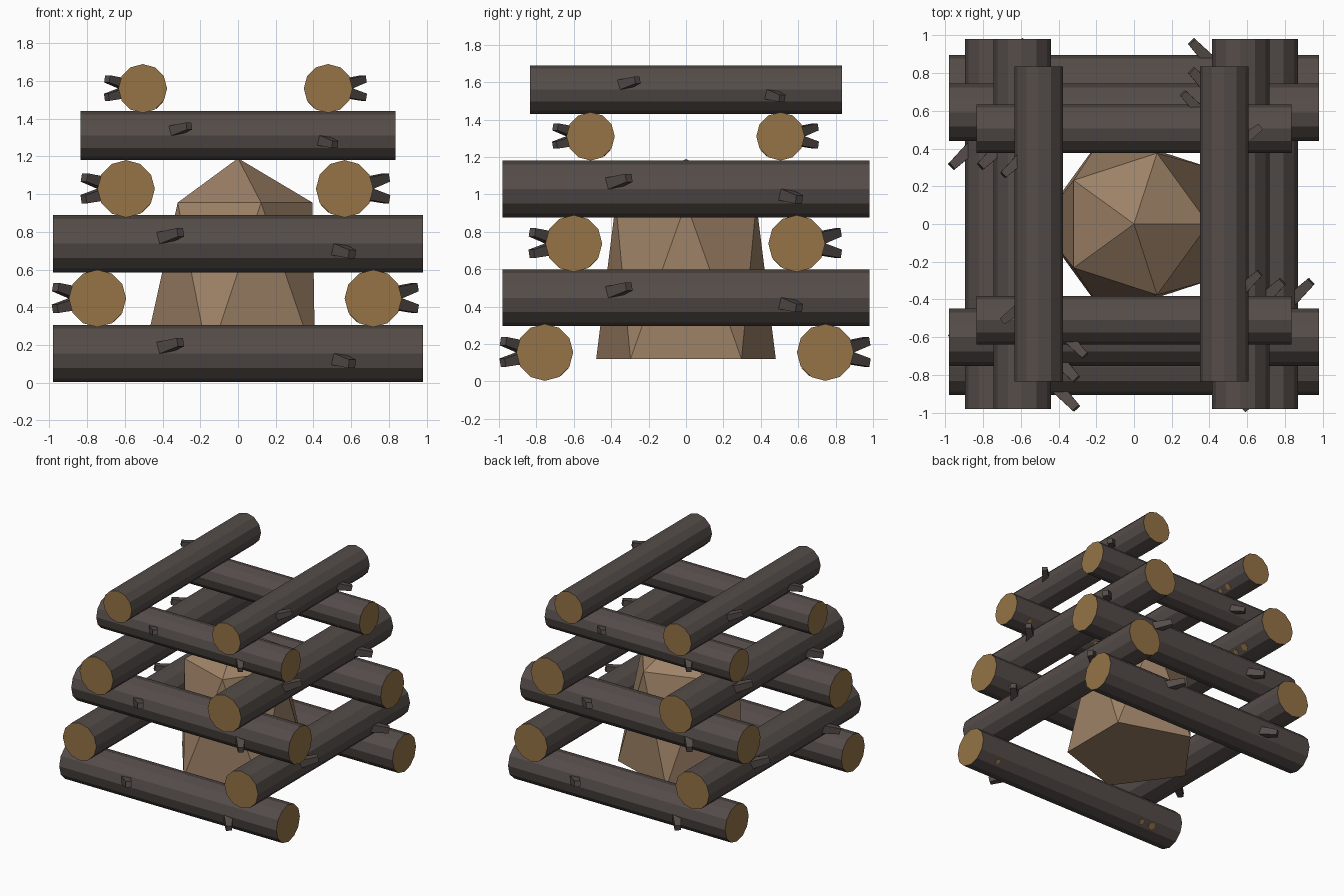
import bpy, bmesh, math
from mathutils import Vector, Matrix

if "Cube" in bpy.data.objects:
    bpy.data.objects.remove(bpy.data.objects["Cube"])

def material(name, rgb):
    m = bpy.data.materials.new(name)
    m.diffuse_color = (*rgb, 1)
    m.use_nodes = True
    m.node_tree.nodes["Principled BSDF"].inputs["Base Color"].default_value = m.diffuse_color
    return m

BARK = material("dark bark", (0.090, 0.073, 0.067))
WOOD = material("cut wood", (0.300, 0.172, 0.062))
TINDER = material("tan tinder", (0.340, 0.222, 0.135))

def finish(name, bm, mats):
    bmesh.ops.recalc_face_normals(bm, faces=bm.faces)
    me = bpy.data.meshes.new(name)
    bm.to_mesh(me)
    bm.free()
    for m in mats:
        me.materials.append(m)
    ob = bpy.data.objects.new(name, me)
    bpy.context.collection.objects.link(ob)
    return ob

def cone(bm, a, b, r1, r2, sides, spin=0.0):
    """Capped cone from point a to point b; returns its faces."""
    a, b = Vector(a), Vector(b)
    d = b - a
    rot = d.to_track_quat('Z', 'Y').to_matrix().to_4x4()
    mat = Matrix.Translation((a + b) / 2) @ rot @ Matrix.Rotation(spin, 4, 'Z')
    res = bmesh.ops.create_cone(bm, cap_ends=True, segments=sides, radius1=r1,
                                radius2=r2, depth=d.length, matrix=mat)
    return {f for v in res['verts'] for f in v.link_faces}

def log(name, offset, z, s, angle):
    """Log along x, shifted to -y by offset, then turned about z."""
    bm = bmesh.new()
    # trunk with cut ends
    for f in cone(bm, (-0.982 * s, 0, 0), (0.982 * s, 0, 0), 0.152 * s, 0.152 * s, 12):
        f.normal_update()
        f.material_index = 1 if abs(f.normal.x) > 0.9 else 0
    # two broken branch stubs on the outer side
    for a, b in (((-0.43, -0.09, 0.02), (-0.305, -0.222, 0.06)),
                 ((0.50, -0.09, -0.02), (0.605, -0.225, -0.055))):
        cone(bm, Vector(a) * s, Vector(b) * s, 0.050 * s, 0.032 * s, 4, math.pi / 4)
    # small bare patches on the inner underside
    n = Vector((0, math.sin(math.radians(45)), -math.sin(math.radians(45))))
    for x, r in ((-0.72, 0.03), (-0.62, 0.022), (0.80, 0.02)):
        p = Vector((x, 0, 0)) * s
        for f in cone(bm, p + n * 0.143 * s, p + n * 0.150 * s, r * s, r * s, 6):
            f.material_index = 1
    ob = finish(name, bm, [BARK, WOOD])
    ob.data.transform(Matrix.Translation((0, 0, z)) @ Matrix.Rotation(angle, 4, 'Z')
                      @ Matrix.Translation((0, -offset, 0)))

# crossed layers of logs: height, scale, offset of first and second log
layers = [(0.155, 1, 0.755, 0.745), (0.447, 1, 0.717, 0.745),
          (0.737, 1, 0.60, 0.592), (1.028, 1, 0.565, 0.593),
          (1.31, 0.85, 0.51, 0.505), (1.56, 0.85, 0.478, 0.505)]
for i, (z, s, o1, o2) in enumerate(layers):
    turn = math.pi / 2 * (i % 2)
    names = ("right", "left") if i % 2 else ("front", "back")
    log(f"{names[0]}_log_{i + 1}", o1, z, s, turn)
    log(f"{names[1]}_log_{i + 1}", o2, z, s, turn + math.pi)

# faceted tinder bundle: two twisted pentagons and a point
bm = bmesh.new()
for r, z, start in ((0.505, 0.12, 36), (0.395, 0.955, 0)):
    for k in range(5):
        t = math.radians(start + 72 * k)
        bm.verts.new((r * math.cos(t), r * math.sin(t), z))
bm.verts.new((0, 0, 1.19))
bmesh.ops.convex_hull(bm, input=bm.verts)
finish("tinder_bundle", bm, [TINDER])
